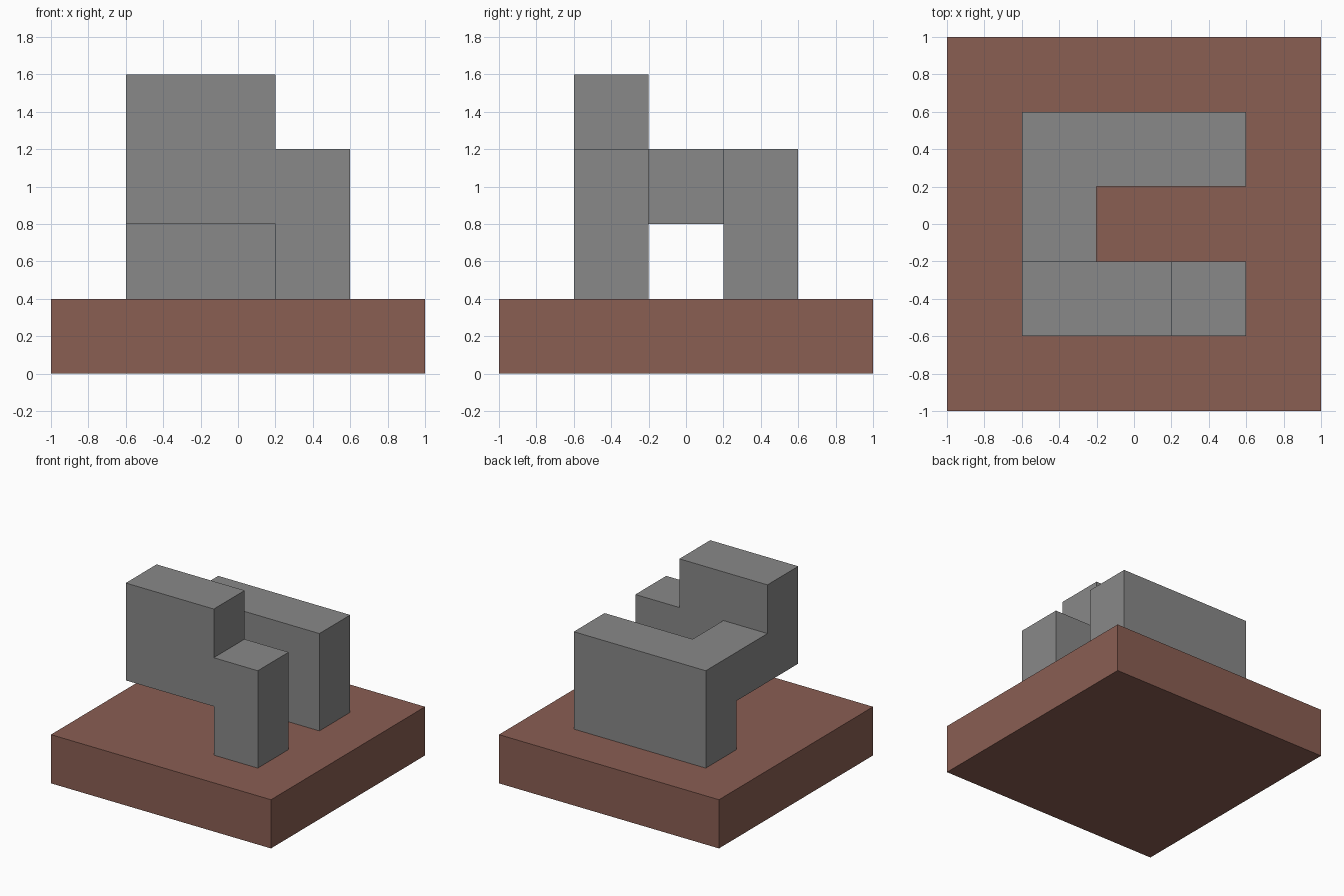
import bpy, bmesh
from math import radians
from mathutils import Vector

UNIT = 0.4  # edge length of one building block

default = bpy.data.objects.get("Cube")
if default:
    bpy.data.objects.remove(default, do_unlink=True)


def make_material(name, rgb):
    mat = bpy.data.materials.new(name)
    mat.use_nodes = True
    color = (*rgb, 1.0)
    mat.diffuse_color = color
    bsdf = next(n for n in mat.node_tree.nodes if n.type == "BSDF_PRINCIPLED")
    bsdf.inputs["Base Color"].default_value = color
    return mat


def block_range(start, end):
    """All block positions from start up to, not including, end."""
    return {(x, y, z)
            for x in range(start[0], end[0])
            for y in range(start[1], end[1])
            for z in range(start[2], end[2])}


def make_solid(name, blocks, origin, mat):
    """Joins blocks into one clean shell, keeping only the outer faces."""
    bm = bmesh.new()
    for block in blocks:
        center = Vector(block) + Vector((0.5, 0.5, 0.5))
        for axis in range(3):
            for side in (-1, 1):
                normal = Vector((0, 0, 0))
                normal[axis] = side
                if tuple(int(a + b) for a, b in zip(block, normal)) in blocks:
                    continue
                u = Vector((0, 0, 0))
                u[(axis + 1) % 3] = 0.5
                v = normal.cross(u)
                middle = center + normal / 2
                corners = (middle - u - v, middle + u - v,
                           middle + u + v, middle - u + v)
                bm.faces.new([bm.verts.new(origin + c * UNIT) for c in corners])
    bmesh.ops.remove_doubles(bm, verts=bm.verts, dist=0.001)
    bmesh.ops.dissolve_limit(bm, angle_limit=radians(1),
                             verts=bm.verts, edges=bm.edges)
    bmesh.ops.recalc_face_normals(bm, faces=bm.faces)
    mesh = bpy.data.meshes.new(name)
    bm.to_mesh(mesh)
    bm.free()
    mesh.materials.append(mat)
    obj = bpy.data.objects.new(name, mesh)
    bpy.context.collection.objects.link(obj)
    return obj


brown = make_material("brown", (0.255, 0.112, 0.086))
grey = make_material("grey", (0.25, 0.25, 0.25))

# Square base slab
make_solid("base", block_range((0, 0, 0), (5, 5, 1)), Vector((-1, -1, 0)), brown)

# Block structure standing on the slab
rear_wall = block_range((0, 2, 0), (3, 3, 2))
bridge = block_range((0, 1, 1), (1, 2, 2))
raised_front_wall = block_range((0, 0, 1), (2, 1, 3))
front_pillar = block_range((2, 0, 0), (3, 1, 2))
make_solid("block_structure",
           rear_wall | bridge | raised_front_wall | front_pillar,
           Vector((-0.6, -0.6, UNIT)), grey)
